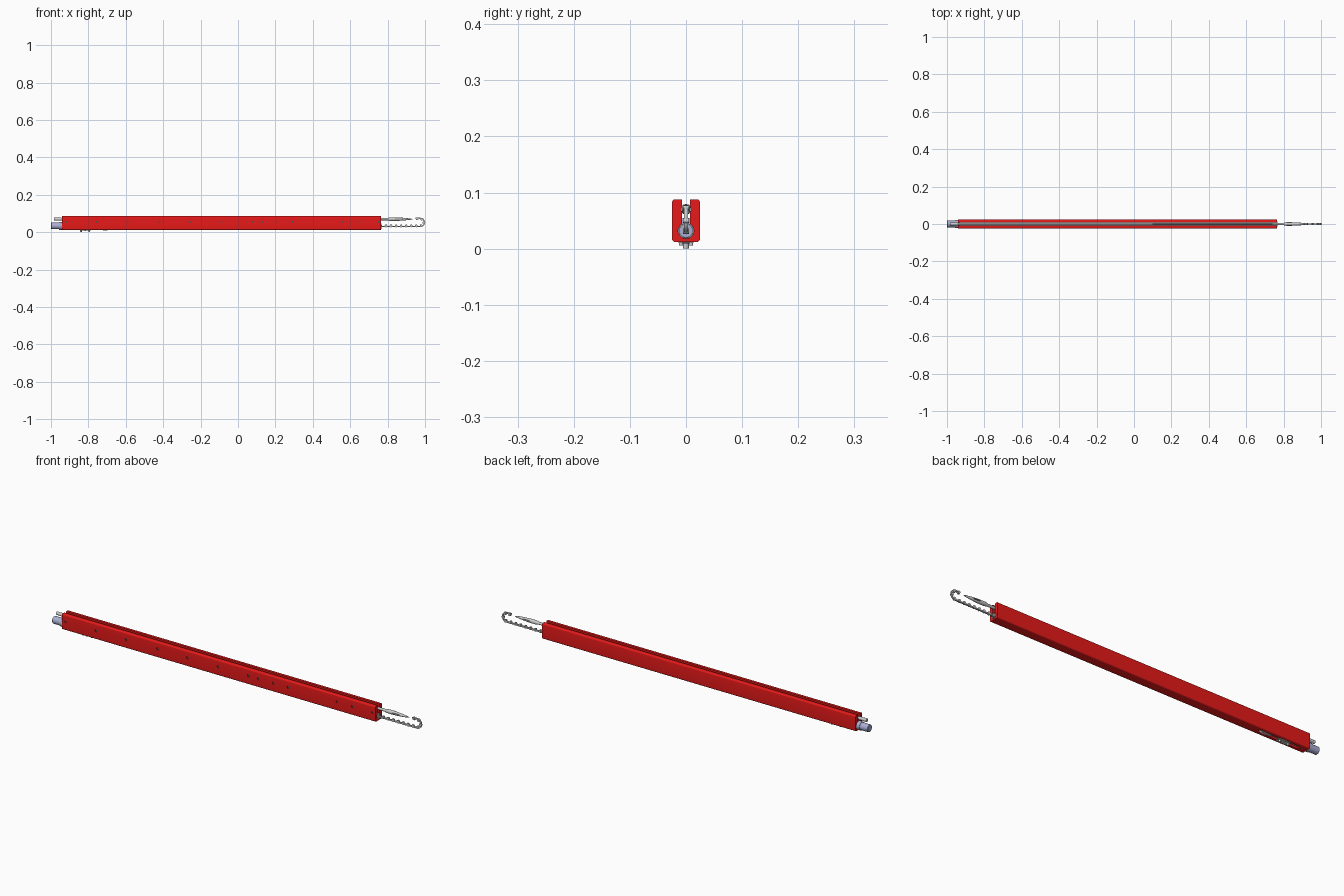
import bpy, bmesh, math
from mathutils import Vector

if "Cube" in bpy.data.objects:
    bpy.data.objects.remove(bpy.data.objects["Cube"])


def material(name, rgb):
    m = bpy.data.materials.new(name)
    m.diffuse_color = (*rgb, 1)
    m.use_nodes = True
    m.node_tree.nodes["Principled BSDF"].inputs["Base Color"].default_value = m.diffuse_color
    return m


RED = material("red_paint", (0.8, 0.01, 0.01))
BLUE = material("blue_grey", (0.4, 0.42, 0.65))
DARK = material("dark_steel", (0.08, 0.08, 0.08))


def finish(name, bm, mat=None, smooth=True):
    bmesh.ops.recalc_face_normals(bm, faces=bm.faces)
    if bm.calc_volume(signed=True) < 0:
        bmesh.ops.reverse_faces(bm, faces=bm.faces)
    me = bpy.data.meshes.new(name)
    bm.to_mesh(me)
    bm.free()
    ob = bpy.data.objects.new(name, me)
    bpy.context.collection.objects.link(ob)
    if mat:
        me.materials.append(mat)
    if smooth:
        bpy.ops.object.select_all(action='DESELECT')
        ob.select_set(True)
        bpy.context.view_layer.objects.active = ob
        bpy.ops.object.shade_smooth_by_angle(angle=math.radians(35))
    return ob


def extrude(bm, pts, vec):
    """Closed prism from a planar outline."""
    vec = Vector(vec)
    a = [bm.verts.new(p) for p in pts]
    b = [bm.verts.new(Vector(p) + vec) for p in pts]
    bm.faces.new(a[::-1])
    bm.faces.new(b)
    for i in range(len(a)):
        j = (i + 1) % len(a)
        bm.faces.new((a[i], a[j], b[j], b[i]))


def add_box(bm, x, y, z):
    extrude(bm, [(x[0], y[0], z[0]), (x[1], y[0], z[0]), (x[1], y[1], z[0]), (x[0], y[1], z[0])],
            (0, 0, z[1] - z[0]))


def add_cyl(bm, a, b, r, n=20):
    a, b = Vector(a), Vector(b)
    d = b - a
    q = Vector((0, 0, 1)).rotation_difference(d)
    extrude(bm, [a + q @ Vector((r * math.cos(t * math.tau / n), r * math.sin(t * math.tau / n), 0))
                 for t in range(n)], d)


def cut(target, name, bm):
    """Subtract a hidden cutter from the target."""
    ob = finish(name, bm, smooth=False)
    ob.hide_render = True
    ob.hide_set(True)
    mod = target.modifiers.new(name, 'BOOLEAN')
    mod.operation = 'DIFFERENCE'
    mod.solver = 'EXACT'
    mod.object = ob


def lathe(name, prof, z, mat=None, n=20, closed=False):
    """Spin an (x, radius) profile around a line along x at height z."""
    bm = bmesh.new()
    rings = [[bm.verts.new((x, r * math.cos(k * math.tau / n), z + r * math.sin(k * math.tau / n)))
              for k in range(n)] for x, r in prof]
    pairs = list(zip(rings, rings[1:])) + ([(rings[-1], rings[0])] if closed else [])
    for a, b in pairs:
        for k in range(n):
            bm.faces.new((a[k], a[(k + 1) % n], b[(k + 1) % n], b[k]))
    if not closed:
        bm.faces.new(rings[0])
        bm.faces.new(rings[-1])
    return finish(name, bm, mat)


def arc(cy, cz, r, a0, a1, n=6):
    return [(cy + r * math.cos(math.radians(a0 + (a1 - a0) * i / n)),
             cz + r * math.sin(math.radians(a0 + (a1 - a0) * i / n))) for i in range(n + 1)]


# Housing: rounded channel with a keyhole-shaped cavity open at the top
half = (arc(0.019, 0.018, 0.006, -90, 0) + arc(0.019, 0.082, 0.006, 0, 90)
        + [(0.0075, 0.088)] + arc(0, 0.032, 0.014, 58, -90, 12))
section = half + [(-y, z) for y, z in reversed(half)][1:]
bm = bmesh.new()
extrude(bm, [(-0.94, y, z) for y, z in section], (1.705, 0, 0))
housing = finish("housing", bm, RED)

# Screw holes on the front, trigger recess in the underside
HOLES = (-0.92, -0.755, -0.59, -0.42, -0.257, -0.09, 0.075, 0.128, 0.21, 0.29, 0.556, 0.64, 0.75)
bm = bmesh.new()
for x in HOLES:
    add_cyl(bm, (x, -0.04, 0.055), (x, -0.019, 0.055), 0.006, 16)
cut(housing, "hole_cutter", bm)
bm = bmesh.new()
add_box(bm, (-0.90, -0.68), (-0.009, 0.009), (0.0, 0.0215))
cut(housing, "recess_cutter", bm)

# Screws sunk in the front holes
bm = bmesh.new()
for x in HOLES:
    add_cyl(bm, (x, -0.0225, 0.055), (x, -0.018, 0.055), 0.005, 12)
finish("housing_screws", bm, DARK)

# Guide tube lining the lower channel
lathe("guide_tube", [(-0.935, 0.0135), (0.767, 0.0135), (0.767, 0.0115), (-0.935, 0.0115)],
      0.032, n=24, closed=True)

# Drive motor at the left end
lathe("motor", [(-1.0, 0.016), (-0.998, 0.018), (-0.957, 0.018), (-0.957, 0.021), (-0.938, 0.021)],
      0.034, BLUE, 32)

# Feed tube and needle shaft lying in the top slot
lathe("feed_tube", [(-0.985, 0.008), (-0.945, 0.008), (-0.945, 0.0065), (0.10, 0.0065)], 0.070)
lathe("needle_shaft", [(0.09, 0.0045), (0.75, 0.0045)], 0.070)
needle = lathe("needle_head", [(0.74, 0.006), (0.80, 0.0065), (0.815, 0.0095), (0.85, 0.0095),
                               (0.89, 0.007), (0.925, 0.003), (0.932, 0.0005)], 0.070)
bm = bmesh.new()
add_box(bm, (0.845, 0.88), (-0.02, 0.02), (0.0675, 0.0725))
cut(needle, "eye_cutter", bm)

# Toothed belt: straight run, then a hook curling back over the needle tip
R, CX, CZ, X0 = 0.022, 0.975, 0.0525, -0.92
RUN = CX - X0
TURN = R * math.pi
END = RUN + TURN + 0.025


def path(s):
    """Point on the belt centreline and its inward normal."""
    if s < RUN:
        return Vector((X0 + s, 0, CZ - R)), Vector((0, 0, 1))
    if s < RUN + TURN:
        a = -math.pi / 2 + (s - RUN) / R
        d = Vector((math.cos(a), 0, math.sin(a)))
        return Vector((CX, 0, CZ)) + d * R, -d
    return Vector((CX - (s - RUN - TURN), 0, CZ + R)), Vector((0, 0, -1))


outer, inner = [], []
for s in [0.0] + [RUN + TURN * i / 18 for i in range(19)] + [END]:
    p, n = path(s)
    w = Vector((0, 0.0035, 0))
    outer.append(p - n * 0.003 - w)
    inner.append(p + n * 0.003 - w)
bm = bmesh.new()
extrude(bm, outer + inner[::-1], (0, 0.007, 0))
finish("belt", bm)

# Teeth along the belt's inner side, with side pins
bm = bmesh.new()
pitch = 0.027
for i in range(int(END / pitch)):
    p, n = path(END - 0.008 - i * pitch)
    t = n.cross(Vector((0, 1, 0)))
    w = Vector((0, -0.0035, 0))
    extrude(bm, [p + n * 0.002 - t * 0.008 + w, p + n * 0.002 + t * 0.008 + w,
                 p + n * 0.010 + t * 0.004 + w, p + n * 0.010 - t * 0.004 + w], (0, 0.007, 0))
    add_cyl(bm, p + Vector((0, -0.005, 0)), p + Vector((0, 0.005, 0)), 0.0045, 12)
finish("belt_teeth", bm)

# Mount plate and pins, and the trigger, under the left end
bm = bmesh.new()
add_box(bm, (-0.845, -0.785), (-0.013, 0.013), (0.010, 0.0125))
finish("mount_plate", bm, smooth=False)
bm = bmesh.new()
for x in (-0.84, -0.795):
    add_cyl(bm, (x, 0, 0.0), (x, 0, 0.02), 0.005, 16)
for y in (-0.009, 0.009):
    add_cyl(bm, (-0.817, y, 0.006), (-0.817, y, 0.012), 0.0035, 12)
finish("mount_pins", bm)
bm = bmesh.new()
extrude(bm, [(-0.75, -0.006, 0.019), (-0.75, -0.006, 0.014), (-0.71, -0.006, 0.009),
             (-0.695, -0.006, 0.011), (-0.685, -0.006, 0.019)], (0, 0.012, 0))
finish("trigger", bm, smooth=False)
